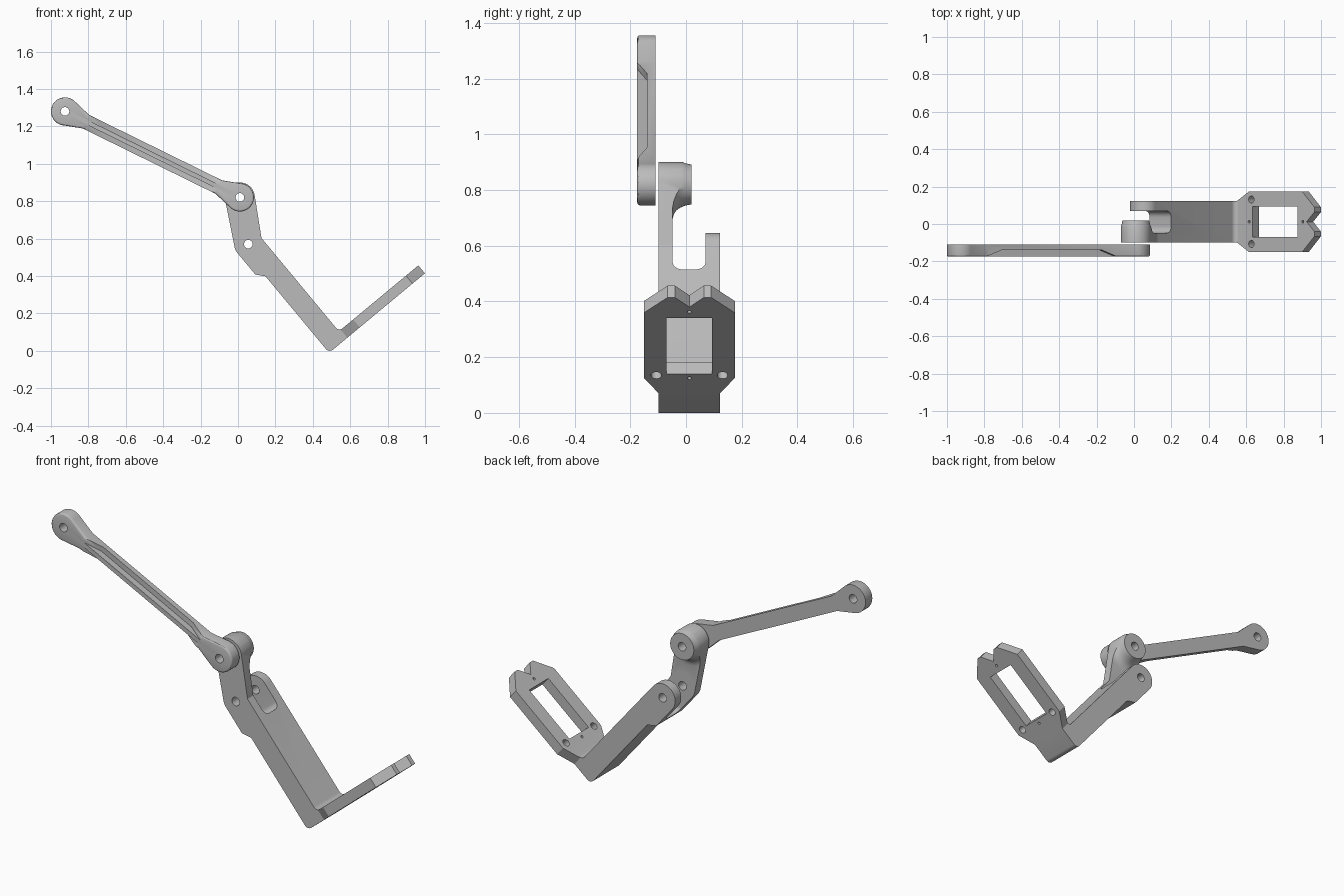
import bpy
import bmesh
from math import radians, cos, sin, atan2, hypot
from mathutils import Vector
from mathutils.geometry import convex_hull_2d

if "Cube" in bpy.data.objects:
    bpy.data.objects.remove(bpy.data.objects["Cube"])

grey = bpy.data.materials.new("light grey plastic")
grey.use_nodes = True
colour = (0.5, 0.5, 0.5, 1)
grey.diffuse_color = colour
grey.node_tree.nodes["Principled BSDF"].inputs["Base Color"].default_value = colour


def frame(ox, oz, angle):
    """Tilted frame in the xz plane: (along, y, across) to world."""
    c, s = cos(angle), sin(angle)
    return lambda a, y, b: Vector((ox + a * c - b * s, y, oz + a * s + b * c))


def arc(cx, cy, r, start=0, end=360, n=40):
    angles = [radians(start + (end - start) * i / n) for i in range(n + 1)]
    if end - start == 360:
        angles.pop()
    return [(cx + r * cos(t), cy + r * sin(t)) for t in angles]


def finish(bm, name):
    bmesh.ops.recalc_face_normals(bm, faces=bm.faces)
    mesh = bpy.data.meshes.new(name)
    bm.to_mesh(mesh)
    bm.free()
    mesh.materials.append(grey)
    obj = bpy.data.objects.new(name, mesh)
    bpy.context.collection.objects.link(obj)
    return obj


def prism(name, points, lo, hi, place, rim=0):
    """Extrude an outline; place(a, b, depth) gives the world position."""
    bm = bmesh.new()
    low = [bm.verts.new(place(a, b, lo)) for a, b in points]
    high = [bm.verts.new(place(a, b, hi)) for a, b in points]
    front = bm.faces.new(low)
    bm.faces.new(high)
    n = len(points)
    for i in range(n):
        j = (i + 1) % n
        bm.faces.new((low[i], low[j], high[j], high[i]))
    if rim:
        bmesh.ops.recalc_face_normals(bm, faces=bm.faces)
        bmesh.ops.bevel(bm, geom=list(front.edges), offset=rim, segments=3,
                        profile=0.5, affect='EDGES')
    return finish(bm, name)


def lathe(name, profile, cx, cz, n=64):
    """Revolve (radius, y) points about a y-parallel axis."""
    bm = bmesh.new()
    rings = [[bm.verts.new((x, y, z)) for x, z in arc(cx, cz, r, n=n)]
             for r, y in profile]
    for p, q in zip(rings, rings[1:]):
        for i in range(n):
            j = (i + 1) % n
            bm.faces.new((p[i], p[j], q[j], q[i]))
    bm.faces.new(rings[0])
    bm.faces.new(rings[-1])
    return finish(bm, name)


def combine(target, tool, operation='DIFFERENCE'):
    mod = target.modifiers.new("combine", 'BOOLEAN')
    mod.operation = operation
    mod.solver = 'EXACT'
    mod.object = tool
    bpy.context.view_layer.objects.active = target
    bpy.ops.object.modifier_apply(modifier=mod.name)
    bpy.data.objects.remove(tool)


def upright(a, b, d):
    return Vector((a, d, b))


def drill(target, x, z, r=0.023):
    combine(target, prism("drill", arc(x, z, r, n=32), -0.4, 0.4, upright))


def smooth(obj):
    bpy.ops.object.select_all(action='DESELECT')
    obj.select_set(True)
    bpy.context.view_layer.objects.active = obj
    bpy.ops.object.shade_smooth_by_angle(angle=radians(30))


far_pin, top_pin, mid_pin = (-0.925, 1.28), (0.01, 0.82), (0.055, 0.57)

# Long link with round heads and a ribbed shaft
dx, dz = top_pin[0] - far_pin[0], top_pin[1] - far_pin[1]
length = hypot(dx, dz)
link_at = frame(*far_pin, atan2(dz, dx))
neck, half = 0.125, 0.04
outline = (arc(0, 0, 0.075, 73, 287)
           + [(neck, -half), (length - neck, -half)]
           + arc(length, 0, 0.075, -107, 107)
           + [(length - neck, half), (neck, half)])
link = prism("long_link", outline, -0.175, -0.11,
             lambda a, b, d: link_at(a, d, b), rim=0.01)
groove = [(0.066, -0.2), (0.22, -0.14), (length - 0.22, -0.14), (length - 0.066, -0.2)]
for side in (-1, 1):
    combine(link, prism("groove", groove, side * 0.012, side * 0.12,
                        lambda a, b, d: link_at(a, b, d)))
for pin in (far_pin, top_pin):
    drill(link, *pin)

# Angled bracket: L profile in a tilted frame, trimmed by its plan outline
tilt = frame(0.487, -0.011, radians(39.7))
mid_s, mid_m = 0.039, 0.724
profile = (arc(0.027, 0.027, 0.027, 180, 270, 6)
           + [(0.666, 0), (0.666, 0.055)]
           + [(b, a) for b, a in reversed(arc(0.139, 0.08, 0.025, 180, 270, 6))]
           + arc(mid_s, mid_m, 0.075, 0, 180, 32)
           + [(-0.036, 0.574), (0, 0.532)])
bracket = prism("angled_bracket", profile, -0.3, 0.3, lambda a, b, d: tilt(a, d, b))
mid_y = 0.012
edge = [(-0.2, 0.11), (0.127, 0.11), (0.213, 0.163), (0.58, 0.163),
        (0.666, 0.078), (0.666, 0.052)]
plan = edge + [(0.612, 0)] + [(s, -w) for s, w in reversed(edge)]


def plan_at(a, b, d):
    return tilt(a, mid_y + b, d)


combine(bracket, prism("plan", plan, -0.2, 1.2, plan_at), 'INTERSECT')

# Window and screw holes in the plate
window = [(0.236, -0.082), (0.55, -0.082), (0.55, 0.082), (0.236, 0.082)]
combine(bracket, prism("window", window, -0.1, 0.2, plan_at))
for s, y, r in ((0.228, 0.119, 0.019), (0.228, -0.119, 0.019),
                (0.213, 0, 0.007), (0.585, 0, 0.007)):
    combine(bracket, prism("screw_hole", arc(s, y, r, n=24), -0.1, 0.2, plan_at))

# Fork slot with rounded inner corners
base, r = 0.589, 0.035
slot = (arc(base + r, -0.048 + r, r, 180, 270, 8)
        + [(1.1, -0.048), (1.1, 0.07)]
        + arc(base + r, 0.07 - r, r, 90, 180, 8))
combine(bracket, prism("slot", slot, -0.3, 0.4, lambda a, b, d: tilt(d, b, a)))

# Front lug rising to a tapered boss that flares into the lug
circles = arc(*mid_pin, 0.075, n=64) + arc(*top_pin, 0.08, n=64)
hull = [circles[i] for i in convex_hull_2d([Vector(p) for p in circles])]
lug = prism("front_lug", hull, mid_y - 0.11, 0.02, upright)
flare = [(0.6, -0.2), (0.6, -0.048), (0.125, -0.048), (0.108, -0.044), (0.094, -0.035),
         (0.084, -0.022), (0.077, -0.005), (0.066, 0.04)]
combine(lug, lathe("flare", flare, *top_pin), 'INTERSECT')
combine(bracket, lug, 'UNION')
for pin in (top_pin, mid_pin):
    drill(bracket, *pin)

for part in (link, bracket):
    smooth(part)
